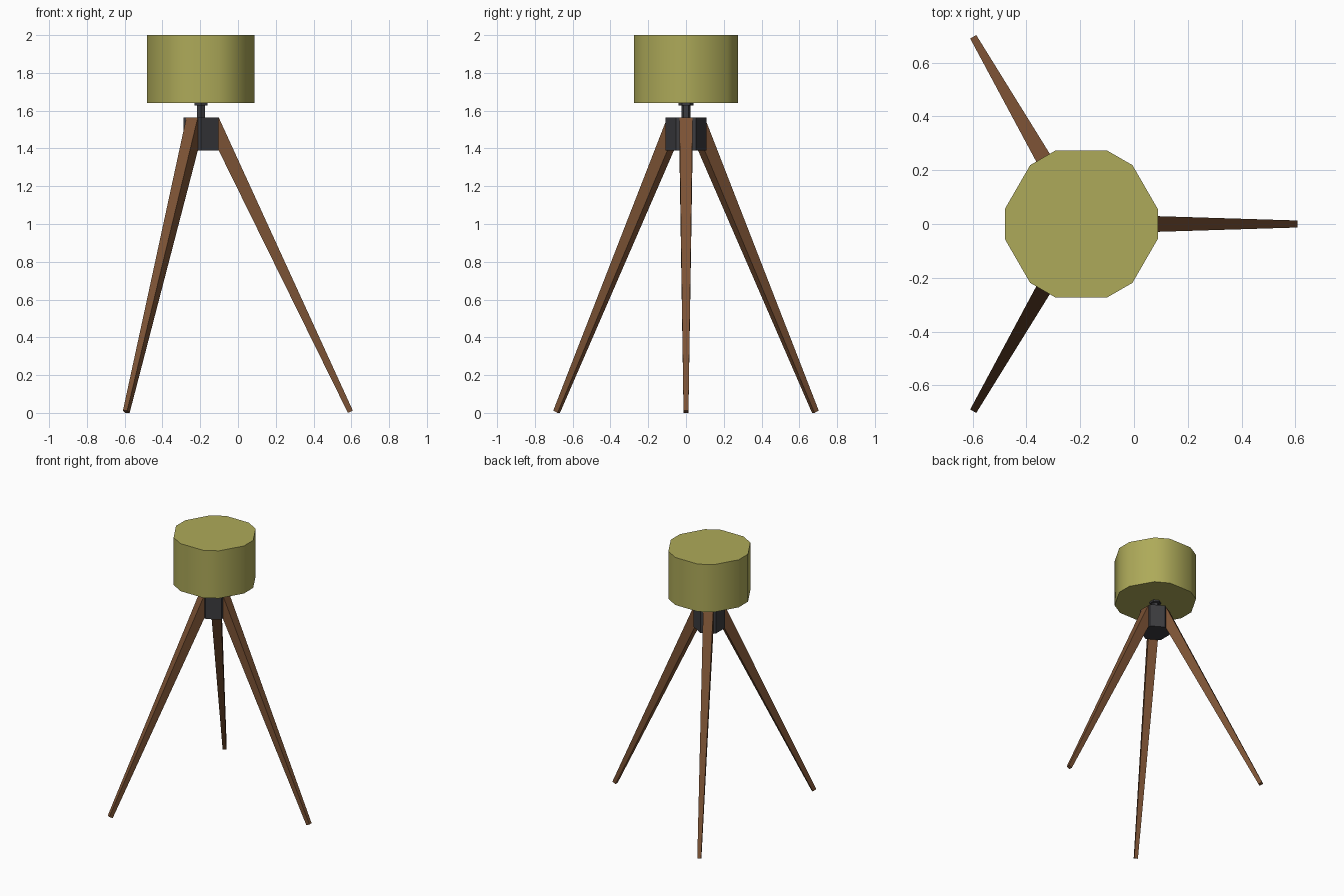
import bpy, bmesh
from math import radians, cos, sin

if "Cube" in bpy.data.objects:
    bpy.data.objects.remove(bpy.data.objects["Cube"])

CX = -0.196  # lamp axis, offset so the footprint is centred


def material(name, rgb):
    m = bpy.data.materials.new(name)
    m.diffuse_color = (*rgb, 1)
    m.use_nodes = True
    m.node_tree.nodes["Principled BSDF"].inputs["Base Color"].default_value = m.diffuse_color
    return m


wood = material("wood", (0.20, 0.085, 0.035))
fabric = material("fabric", (0.42, 0.40, 0.10))
metal = material("metal", (0.045, 0.045, 0.05))


def add_object(name, bm, mat):
    bmesh.ops.recalc_face_normals(bm, faces=bm.faces)
    mesh = bpy.data.meshes.new(name)
    bm.to_mesh(mesh)
    bm.free()
    mesh.materials.append(mat)
    obj = bpy.data.objects.new(name, mesh)
    obj.location.x = CX
    bpy.context.collection.objects.link(obj)
    return obj


def prism(name, angles, radius, z0, z1, mat):
    """Upright prism with corners at the given angles."""
    bm = bmesh.new()
    base = bm.faces.new([bm.verts.new((radius * cos(radians(a)), radius * sin(radians(a)), z0))
                         for a in angles])
    top = bmesh.ops.extrude_face_region(bm, geom=[base])["geom"]
    for v in top:
        if isinstance(v, bmesh.types.BMVert):
            v.co.z = z1
    return add_object(name, bm, mat)


hexagon = [30 + 60 * i for i in range(6)]
chamfered = [60 * i + d for i in range(6) for d in (-11, 11)]

# Hub, stem and shade holder
prism("hub", hexagon, 0.108, 1.39, 1.565, metal)
prism("stem", hexagon, 0.024, 1.565, 1.63, metal)
prism("shade_holder", hexagon, 0.04, 1.627, 1.64, metal)

# Shade: hexagon with cut corners, softly shaded around the wall
shade = prism("shade", chamfered, 0.29, 1.64, 2.0, fabric)
bpy.context.view_layer.objects.active = shade
shade.select_set(True)
bpy.ops.object.shade_smooth_by_angle(angle=radians(35))
shade.select_set(False)

# Tapered legs: (distance from axis, height, half width), upper end then foot
top_end = [(0.0935, 1.565, 0.035), (0.0935, 1.39, 0.035)]
foot_end = [(0.804, 0.012, 0.013), (0.778, 0.0, 0.013)]
for i in range(3):
    bm = bmesh.new()
    for r, z, w in top_end + foot_end:
        bm.verts.new((r, -w, z))
        bm.verts.new((r, w, z))
    bmesh.ops.convex_hull(bm, input=bm.verts)
    bmesh.ops.dissolve_limit(bm, angle_limit=radians(1), verts=bm.verts, edges=bm.edges)
    leg = add_object(f"leg_{i + 1}", bm, wood)
    leg.rotation_euler.z = radians(120 * i)
